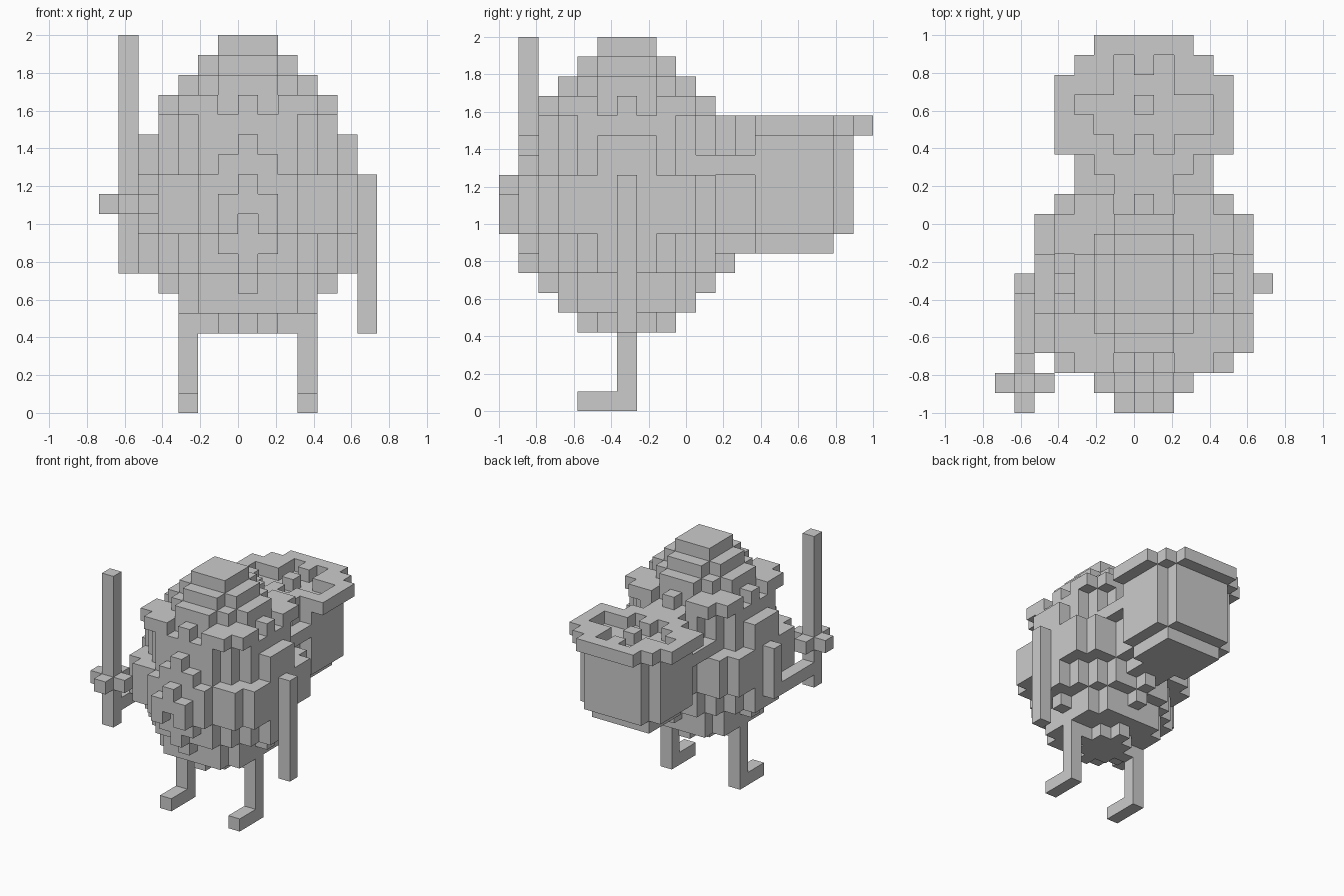
import bpy
import bmesh
from math import radians
from mathutils import Vector

old = bpy.data.objects.get("Cube")
if old:
    bpy.data.objects.remove(old, do_unlink=True)

U = 2 / 19                      # size of one block
ORIGIN = Vector((-7 * U, -1, 0))

grey = bpy.data.materials.new("light grey")
grey.use_nodes = True
COLOUR = (0.6, 0.6, 0.6, 1)
grey.diffuse_color = COLOUR
grey.node_tree.nodes["Principled BSDF"].inputs["Base Color"].default_value = COLOUR


def block(x, y, z):
    """All cells in inclusive ranges; a plain number is a single cell."""
    spans = [(v, v) if isinstance(v, int) else v for v in (x, y, z)]
    rx, ry, rz = [range(a, b + 1) for a, b in spans]
    return {(i, j, k) for i in rx for j in ry for k in rz}


def build(name, cells):
    """Mesh the outer faces of a set of cells and merge the flat areas."""
    bm = bmesh.new()
    for cell in cells:
        for axis in range(3):
            for side in (0, 1):
                near = list(cell)
                near[axis] += 2 * side - 1
                if tuple(near) in cells:
                    continue
                a, b = (axis + 1) % 3, (axis + 2) % 3
                ring = [(0, 0), (1, 0), (1, 1), (0, 1)]
                if not side:
                    ring.reverse()
                verts = []
                for s, t in ring:
                    p = Vector(cell)
                    p[axis] += side
                    p[a] += s
                    p[b] += t
                    verts.append(bm.verts.new(ORIGIN + p * U))
                bm.faces.new(verts)
    bmesh.ops.remove_doubles(bm, verts=bm.verts, dist=U / 50)
    bmesh.ops.dissolve_limit(bm, angle_limit=radians(1), verts=bm.verts, edges=bm.edges)
    mesh = bpy.data.meshes.new(name)
    bm.to_mesh(mesh)
    bm.free()
    mesh.materials.append(grey)
    obj = bpy.data.objects.new(name, mesh)
    bpy.context.collection.objects.link(obj)
    return obj


# Egg-shaped body: one stepped disc per layer (squared radii, bottom up),
# with the diagonals cut back above and below the widest band
CX, CY = 7, 6
discs = [4, 13, 16, 25, 28, 33, 33, 33, 28, 25, 20, 16, 10, 5, 2]
body = set()
for k, r2 in enumerate(discs, start=4):
    reach = 8 if 9 <= k <= 11 else 6
    for dx in range(-5, 6):
        for dy in range(-5, 6):
            inside = 0.95 * dx * dx + dy * dy <= r2
            if inside and abs(dx) + abs(dy) <= reach:
                body.add((CX + dx, CY + dy, k))

# Shoulder layer: square core, with paired studs along each side
body |= block((4, 10), (3, 9), 15)
for a in (-4, 4):
    for b in (-3, -2, 2, 3):
        body |= {(CX + a, CY + b, 15), (CX + b, CY + a, 15)}
build("body", body)

# Beak with an open mouth
build("beak", block((6, 8), 0, (9, 10)) - {(CX, 0, 9)} | {(CX, 0, 11)})

# Legs with forward feet
for name, i in (("right_leg", 4), ("left_leg", 10)):
    build(name, block(i, 6, (0, 4)) | block(i, (4, 6), 0))

# Arms: one hangs, the other reaches forward to the sword
build("left_arm", block(13, 6, (4, 11)))
build("right_arm", block(1, 6, (8, 11)) | block(1, (2, 6), 8))

# Sword with a cross-shaped guard
build("sword_blade", block(1, 1, (7, 18)))
build("sword_guard", block((0, 2), 1, 10) | block(1, (0, 2), 10))

# Basket on the back, stepped in at the corners and the base
build("basket", block((4, 10), (13, 16), (9, 13)) | block((5, 9), 17, (9, 13))
      | block((5, 9), (13, 16), 8) | block((6, 8), 12, 8))

# Narrow link between body and basket, widest at its middle layer
build("basket_strap", block((5, 9), (11, 12), (9, 11)) | block((4, 10), (10, 12), 12)
      | block((5, 9), 12, (13, 14)) | block((6, 8), (10, 11), (13, 14)))

# Basket rim with hollows between its contents
rim = block((4, 10), (13, 17), 14) | block((3, 11), (13, 16), 14) | block((5, 9), 18, 14)
hollows = (block((6, 8), (16, 17), 14) - {(CX, 17, 14)}
           | block((4, 10), 15, 14) - {(CX, 15, 14)}
           | block((5, 10), 14, 14)
           | block((6, 8), 13, 14) - {(CX, 13, 14)})
build("basket_rim", rim - hollows)
